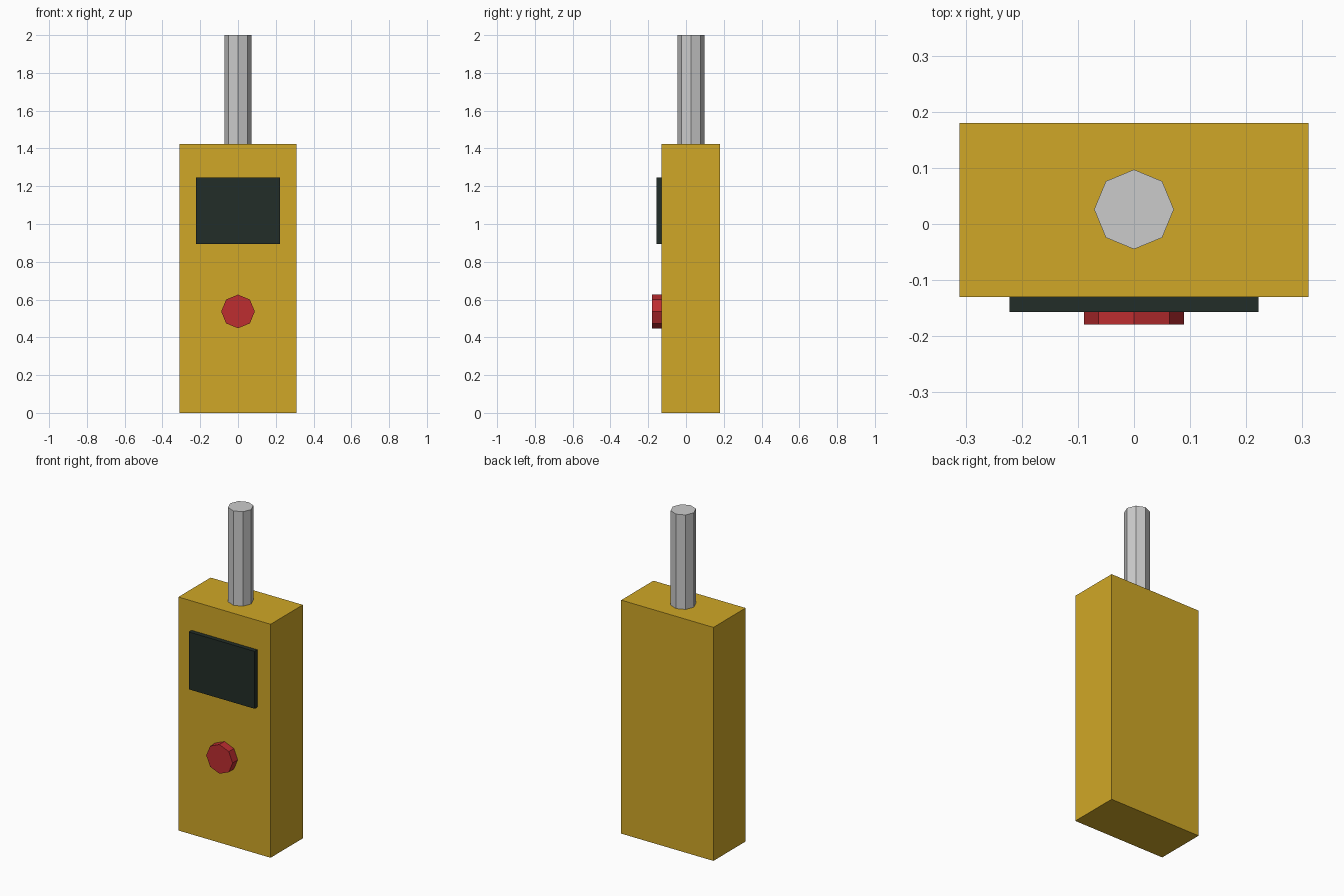
import bpy
from math import pi

if "Cube" in bpy.data.objects:
    bpy.data.objects.remove(bpy.data.objects["Cube"])


def material(name, color):
    mat = bpy.data.materials.new(name)
    mat.diffuse_color = (*color, 1)
    mat.use_nodes = True
    mat.node_tree.nodes["Principled BSDF"].inputs["Base Color"].default_value = mat.diffuse_color
    return mat


def finish(name, mat):
    obj = bpy.context.object
    obj.name = name
    bpy.ops.object.transform_apply(location=False, rotation=True, scale=True)
    if mat:
        obj.data.materials.append(mat)
    return obj


def box(name, low, high, mat=None):
    center = [(a + b) / 2 for a, b in zip(low, high)]
    bpy.ops.mesh.primitive_cube_add(size=1, location=center)
    bpy.context.object.scale = [b - a for a, b in zip(low, high)]
    return finish(name, mat)


def octagon_rod(name, radius, length, center, rotation=(0, 0, 0), mat=None):
    bpy.ops.mesh.primitive_cylinder_add(vertices=8, radius=radius, depth=length,
                                        location=center, rotation=rotation)
    return finish(name, mat)


yellow = material("yellow_plastic", (0.63, 0.39, 0.02))
dark = material("dark_glass", (0.016, 0.026, 0.021))
red = material("red_plastic", (0.51, 0.026, 0.03))

# Handheld case
box("case", (-0.311, -0.13, 0), (0.311, 0.18, 1.424), yellow)

# Raised screen on the front
box("screen", (-0.222, -0.157, 0.895), (0.222, -0.12, 1.245), dark)

# Push button, facing forward
octagon_rod("button", 0.089, 0.06, (0, -0.149, 0.537), (pi / 2, 0, 0), red)

# Antenna on top
octagon_rod("antenna", 0.071, 0.586, (0, 0.026, 1.707))
